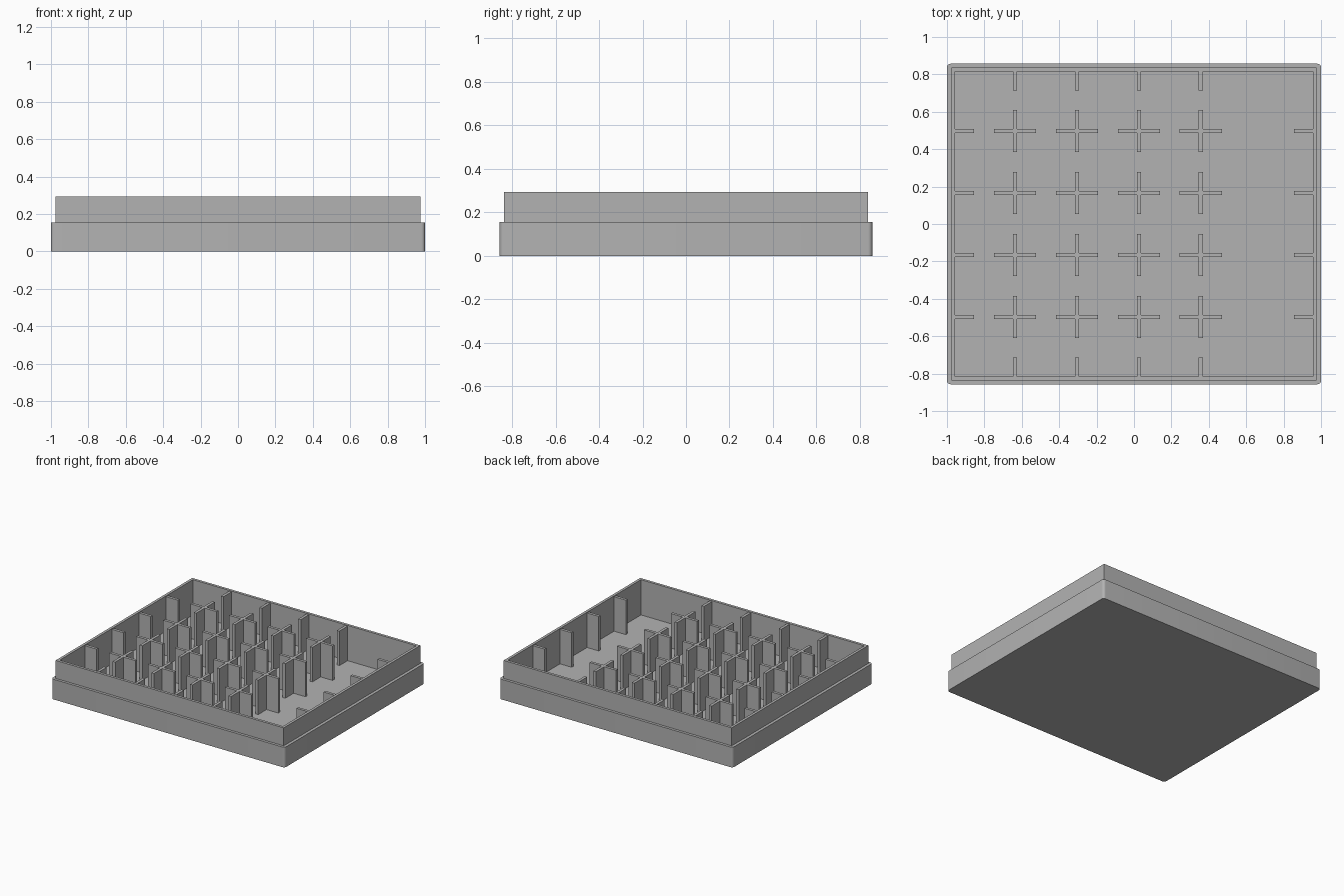
import bpy, bmesh
from math import cos, sin, pi

if "Cube" in bpy.data.objects:
    bpy.data.objects.remove(bpy.data.objects["Cube"])

grey = bpy.data.materials.new("plain grey")
grey.use_nodes = True
COLOUR = (0.45, 0.45, 0.45, 1)
grey.diffuse_color = COLOUR
grey.node_tree.nodes["Principled BSDF"].inputs["Base Color"].default_value = COLOUR

FLOOR, RIM = 0.022, 0.295
DIVIDER_TOP = 0.289
IN_X, IN_Y = 0.956, 0.815
STUB, ARM, HALF = 0.1, 0.1125, 0.011
COLS = [0.357 - 0.331 * i for i in range(4)]
ROWS = [0.4965 - 0.331 * i for i in range(4)]


def finish(bm, name):
    bmesh.ops.recalc_face_normals(bm, faces=bm.faces)
    mesh = bpy.data.meshes.new(name)
    bm.to_mesh(mesh)
    bm.free()
    mesh.materials.append(grey)
    obj = bpy.data.objects.new(name, mesh)
    bpy.context.collection.objects.link(obj)
    return obj


def ring(bm, hx, hy, z, r, steps=6):
    """Rectangle outline with corner radius r."""
    verts = []
    for k, (sx, sy) in enumerate([(1, 1), (-1, 1), (-1, -1), (1, -1)]):
        for i in range(steps + 1):
            a = (k + i / steps) * pi / 2
            verts.append(bm.verts.new((sx * (hx - r) + r * cos(a),
                                       sy * (hy - r) + r * sin(a), z)))
    return verts


def prism(name, outline, z0, z1):
    bm = bmesh.new()
    face = bm.faces.new([bm.verts.new((x, y, z0)) for x, y in outline])
    ext = bmesh.ops.extrude_face_region(bm, geom=[face])
    top = [g for g in ext["geom"] if isinstance(g, bmesh.types.BMVert)]
    bmesh.ops.translate(bm, verts=top, vec=(0, 0, z1 - z0))
    # extrusion may drop or keep the base, so cap it if it is open
    edges = [e for e in bm.edges if e.is_boundary]
    if edges:
        bmesh.ops.holes_fill(bm, edges=edges)
    return finish(bm, name)


def block(name, x0, x1, y0, y1):
    return prism(name, [(x0, y0), (x1, y0), (x1, y1), (x0, y1)],
                 FLOOR - 0.005, DIVIDER_TOP)


# Tray: wide base, stepped ledge, thin upper wall, open cavity
bm = bmesh.new()
rings = [ring(bm, *p) for p in [
    (1.0, 0.857, 0, 0.02), (1.0, 0.857, 0.156, 0.02),
    (0.977, 0.836, 0.156, 0), (0.977, 0.836, RIM, 0),
    (IN_X, IN_Y, RIM, 0), (IN_X, IN_Y, FLOOR, 0)]]
for lo, hi in zip(rings, rings[1:]):
    for i in range(len(lo)):
        j = (i + 1) % len(lo)
        bm.faces.new((lo[i], lo[j], hi[j], hi[i]))
bm.faces.new(rings[0])
bm.faces.new(rings[-1])
bmesh.ops.remove_doubles(bm, verts=bm.verts, dist=0.0001)
tray = finish(bm, "tray")
bpy.context.view_layer.objects.active = tray
tray.select_set(True)
bpy.ops.object.shade_smooth_by_angle()

# Free-standing cross dividers
quarter = [(ARM, -HALF), (ARM, HALF), (HALF, HALF)]
plus = []
for k in range(4):
    for x, y in quarter:
        for _ in range(k):
            x, y = -y, x
        plus.append((x, y))
for cx in COLS:
    for cy in ROWS:
        prism("cross_divider", [(cx + x, cy + y) for x, y in plus],
              FLOOR - 0.005, DIVIDER_TOP)

# Short fins on the walls, in line with the crosses
for s in (-1, 1):
    for cy in ROWS:
        a, b = sorted((s * (IN_X + 0.005), s * (IN_X - STUB)))
        block("side_wall_fin", a, b, cy - HALF, cy + HALF)
    for cx in COLS:
        a, b = sorted((s * (IN_Y + 0.005), s * (IN_Y - STUB)))
        block("end_wall_fin", cx - HALF, cx + HALF, a, b)
